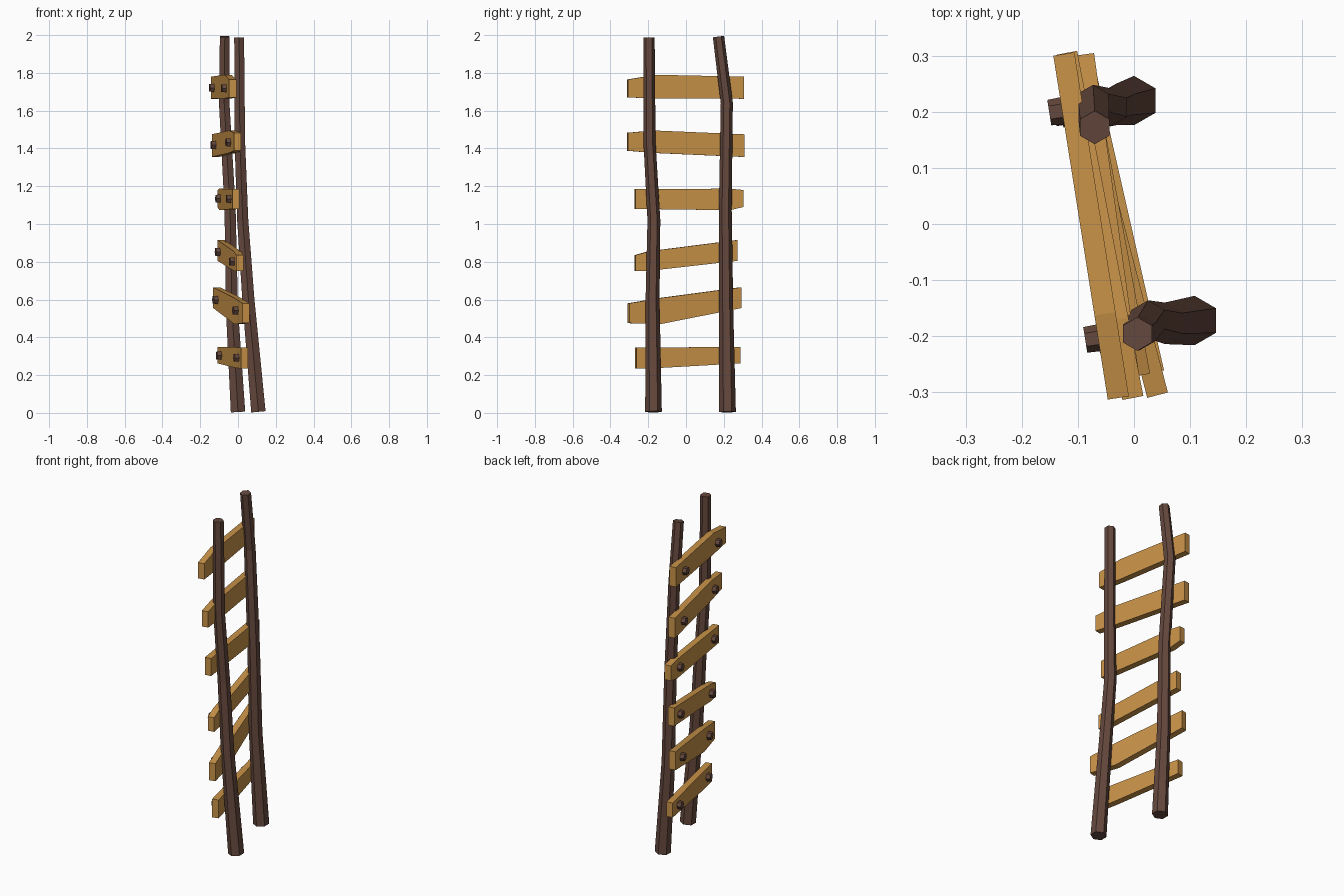
import bpy, bmesh, math
from mathutils import Vector

if "Cube" in bpy.data.objects:
    bpy.data.objects.remove(bpy.data.objects["Cube"])


def material(name, rgb):
    m = bpy.data.materials.new(name)
    m.diffuse_color = (*rgb, 1)
    m.use_nodes = True
    m.node_tree.nodes["Principled BSDF"].inputs["Base Color"].default_value = m.diffuse_color
    return m


DARK = material("dark_wood", (0.13, 0.065, 0.047))
LIGHT = material("light_wood", (0.58, 0.29, 0.065))


def loft(name, rings, mat):
    """Skin a list of equal-sized vertex rings and cap both ends."""
    bm = bmesh.new()
    rows = [[bm.verts.new(p) for p in ring] for ring in rings]
    n = len(rows[0])
    for a, b in zip(rows, rows[1:]):
        for i in range(n):
            j = (i + 1) % n
            bm.faces.new((a[i], a[j], b[j], b[i]))
    bm.faces.new(rows[0])
    bm.faces.new(rows[-1])
    bmesh.ops.recalc_face_normals(bm, faces=bm.faces)
    mesh = bpy.data.meshes.new(name)
    bm.to_mesh(mesh)
    bm.free()
    mesh.materials.append(mat)
    obj = bpy.data.objects.new(name, mesh)
    bpy.context.collection.objects.link(obj)


def hex_tube(name, path, radii, mat, side=Vector((1, 0, 0))):
    """Six-sided tube whose rings stand square to the path."""
    pts = [Vector(p) for p in path]
    rings = []
    for k, (p, r) in enumerate(zip(pts, radii)):
        t = (pts[min(k + 1, len(pts) - 1)] - pts[max(k - 1, 0)]).normalized()
        u = (side - t * side.dot(t)).normalized()
        v = t.cross(u)
        angles = [math.radians(30 + 60 * i) for i in range(6)]
        rings.append([p + (u * math.cos(a) + v * math.sin(a)) * r for a in angles])
    loft(name, rings, mat)


# Crooked side rails
RADII = (0.044, 0.037, 0.034, 0.032, 0.030)
hex_tube("front_rail", [(0.108, -0.172, 0.006), (0.055, -0.177, 0.60), (0.025, -0.170, 1.02),
                        (0.010, -0.193, 1.43), (0.006, -0.196, 1.988)], RADII, DARK)
hex_tube("back_rail", [(0.0, 0.220, 0.005), (-0.032, 0.213, 0.55), (-0.042, 0.208, 1.08),
                       (-0.073, 0.216, 1.64), (-0.070, 0.172, 1.992)], RADII, DARK)

# Rungs: x at near and far end, then (y, z low, z high) sections
RUNGS = [
    (0.035, -0.090, [(-0.265, 0.235, 0.345), (-0.14, 0.238, 0.346), (0.285, 0.262, 0.350)]),
    (0.042, -0.113, [(-0.305, 0.475, 0.580), (-0.14, 0.470, 0.608), (0.290, 0.555, 0.665)]),
    (0.010, -0.090, [(-0.270, 0.750, 0.835), (-0.20, 0.752, 0.855), (0.270, 0.805, 0.915)]),
    (-0.010, -0.090, [(-0.270, 1.080, 1.185), (0.23, 1.073, 1.187), (0.302, 1.090, 1.180)]),
    (-0.002, -0.120, [(-0.310, 1.388, 1.483), (-0.17, 1.376, 1.495), (0.305, 1.355, 1.475)]),
    (-0.028, -0.125, [(-0.310, 1.670, 1.765), (-0.16, 1.665, 1.790), (0.303, 1.663, 1.780)]),
]
HALF = 0.019
for k, (x_near, x_far, sections) in enumerate(RUNGS, 1):
    y0, y1 = sections[0][0], sections[-1][0]
    slope = (x_far - x_near) / (y1 - y0)
    normal = Vector((1, -slope, 0)).normalized()

    def centre(y, z):
        return Vector((x_near + slope * (y - y0), y, z))

    loft(f"rung_{k}", [[centre(y, lo) - normal * HALF, centre(y, lo) + normal * HALF,
                        centre(y, hi) + normal * HALF, centre(y, hi) - normal * HALF]
                       for y, lo, hi in sections], LIGHT)

    # Pegs fixing the rung to both rails
    mids = [(s[1] + s[2]) / 2 for s in (sections[0], sections[-1])]
    for end, y in (("front", -0.20), ("back", 0.205)):
        z = mids[0] + (mids[1] - mids[0]) * (y - y0) / (y1 - y0)
        c = centre(y, z)
        hex_tube(f"{end}_peg_{k}", [c, c - normal * 0.042], (0.025, 0.023), DARK,
                 Vector((0, 0, 1)))
